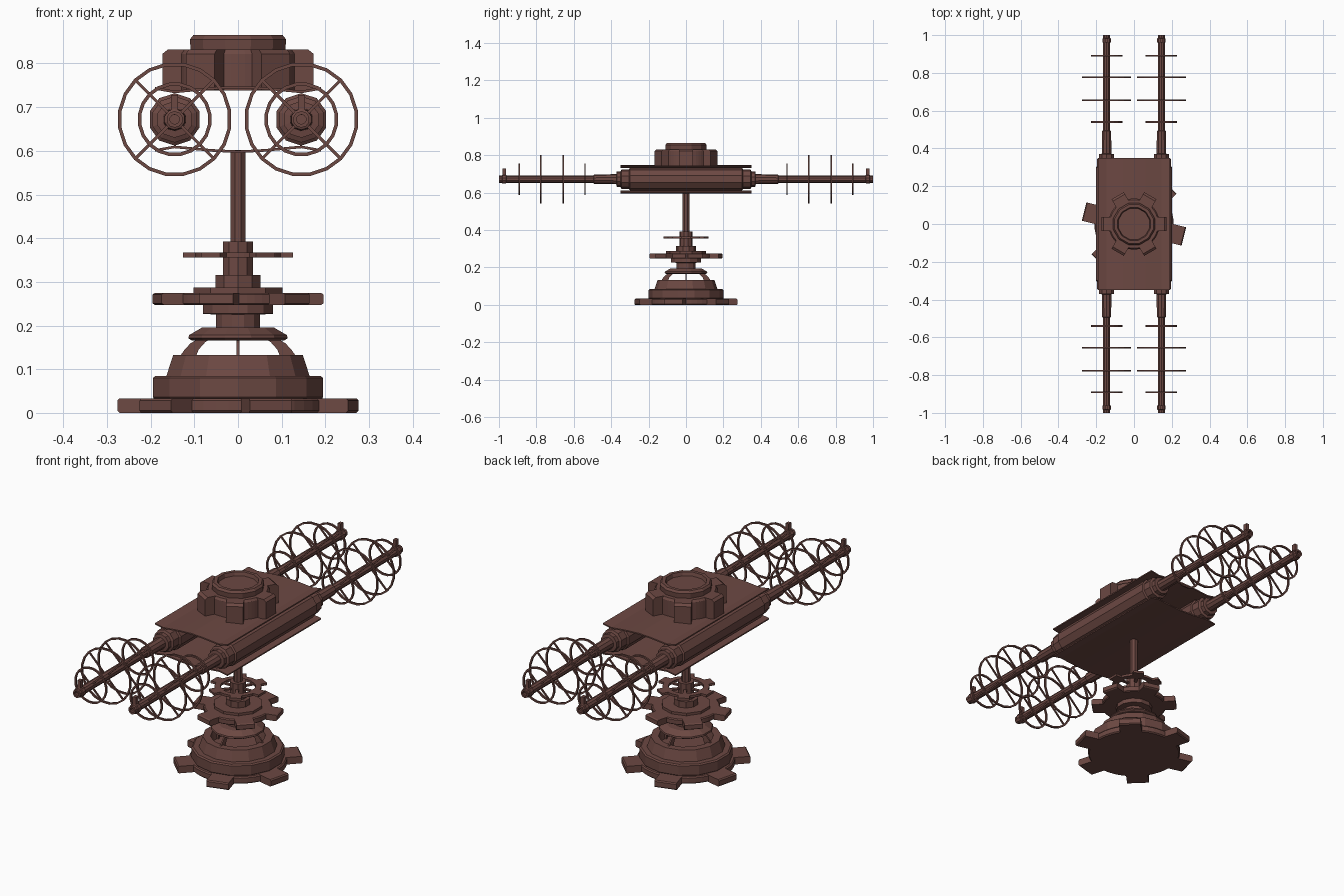
import bpy, bmesh
from math import sin, cos, pi, radians, asin, sqrt
from mathutils import Matrix, Vector

if "Cube" in bpy.data.objects:
    bpy.data.objects.remove(bpy.data.objects["Cube"])

mat = bpy.data.materials.new("rust_brown")
mat.diffuse_color = (0.15, 0.065, 0.055, 1)
mat.use_nodes = True
mat.node_tree.nodes["Principled BSDF"].inputs["Base Color"].default_value = mat.diffuse_color


def finish(name, bm, matrix=None):
    if matrix:
        bm.transform(matrix)
    bmesh.ops.recalc_face_normals(bm, faces=bm.faces[:])
    me = bpy.data.meshes.new(name)
    bm.to_mesh(me)
    bm.free()
    me.materials.append(mat)
    ob = bpy.data.objects.new(name, me)
    bpy.context.collection.objects.link(ob)
    return ob


def loft(name, loops, ring=False, matrix=None):
    """Skin a stack of equal point loops; ring joins last to first, else capped."""
    bm = bmesh.new()
    rows = [[bm.verts.new(p) for p in lp] for lp in loops]
    n = len(rows[0])
    pairs = list(zip(rows, rows[1:])) + ([(rows[-1], rows[0])] if ring else [])
    for a, b in pairs:
        for i in range(n):
            j = (i + 1) % n
            bm.faces.new((a[i], a[j], b[j], b[i]))
    if not ring:
        bm.faces.new(rows[0])
        bm.faces.new(rows[-1])
    return finish(name, bm, matrix)


def lathe(name, profile, sides=12, ring=False, matrix=None):
    loops = [[(r * cos(2 * pi * (i + .5) / sides), r * sin(2 * pi * (i + .5) / sides), z)
              for i in range(sides)] for r, z in profile]
    return loft(name, loops, ring, matrix)


def gear_loop(z, tip, root, width, teeth, turn):
    pts = []
    for k in range(teeth):
        a = radians(turn) + 2 * pi * k / teeth
        h = width / 2
        base = sqrt(root * root - h * h)
        gap = pi / teeth
        side = (asin(h / root) + gap) / 2
        local = [(base, -h), (sqrt(tip * tip - h * h), -h),
                 (sqrt(tip * tip - h * h), h), (base, h)]
        local += [(root * cos(t), root * sin(t)) for t in (side, gap, 2 * gap - side)]
        pts += [(x * cos(a) - y * sin(a), x * sin(a) + y * cos(a), z) for x, y in local]
    return pts


def gear(name, layers, teeth=6, turn=0, ring=False):
    return loft(name, [gear_loop(*l, teeth, turn) for l in layers], ring)


def prism(name, outline, depth, matrix=None):
    """Extrude an x-z outline along y, centred."""
    return loft(name, [[(x, y, z) for x, z in outline] for y in (-depth / 2, depth / 2)],
                matrix=matrix)


# Base gear and stepped drum with a recessed top
gear("base_gear", [(0, .272, .205, .1), (.005, .277, .21, .1),
                   (.028, .277, .21, .1), (.033, .272, .205, .1)], turn=-14)
lathe("base_drum", [(.195, .03), (.2, .036), (.2, .08), (.193, .085), (.168, .085),
                    (.152, .133), (.118, .133), (.11, .09)], 14)

# Four thin arched ribs carrying the collar
rib = [(.14, .12), (.122, .145), (.108, .16), (.085, .172), (.06, .172),
       (.075, .162), (.09, .145), (.1, .12), (.1, .09), (.13, .09)]
for k in range(4):
    prism("arched_rib", rib, .007, Matrix.Rotation(k * pi / 2, 4, 'Z'))

# Stepped column
lathe("column_collar", [(.11, .166), (.118, .171), (.116, .178), (.086, .195), (.052, .195),
                        (.052, .225), (.083, .227), (.083, .247)], 12)
gear("middle_gear", [(.247, .19, .142, .08), (.251, .196, .147, .08),
                     (.271, .196, .147, .08), (.275, .19, .142, .08)], turn=15)
lathe("column_steps", [(.107, .273), (.107, .287), (.054, .287), (.054, .316),
                       (.036, .316), (.036, .392)], 10)
gear("thin_gear", [(.356, .128, .1, .05), (.367, .128, .1, .05),
                   (.367, .075, .075, .0375), (.356, .075, .075, .0375)], turn=0, ring=True)
for k in range(3):
    prism("thin_gear_spoke", [(-.08, .358), (.08, .358), (.08, .365), (-.08, .365)], .014,
          Matrix.Rotation(k * pi / 3, 4, 'Z'))
lathe("mast", [(.019, .38), (.019, .602)], 8)

# Creased top and bottom cover plates
AXIS_Z, AXIS_X = .672, .145
under = [(-.19, .598), (-.145, .606), (-.06, .598), (0, .595), (.06, .598), (.145, .606), (.19, .598)]
outline = under + [(x, z + .006) for x, z in reversed(under)]
prism("bottom_plate", outline, .7)
prism("top_plate", [(x, 2 * AXIS_Z - z) for x, z in outline], .7)

# Toothed crown on the top plate with a shallow recess
gear("crown_gear", [(.738, .177, .135, .075), (.822, .177, .135, .075), (.832, .165, .128, .075),
                    (.832, .112, .112, .062)])
lathe("crown_cap", [(.112, .828), (.114, .855), (.106, .865), (.09, .865), (.085, .848)], 12)

# Twin double-ended barrels
half = [(.06, .3), (.053, .305), (.053, .345), (.042, .35), (.042, .37), (.027, .372), (.025, .492),
        (.019, .495), (.019, .96), (.024, .962), (.024, .982), (.019, .984), (.019, 1),
        (.011, 1), (.011, .97)]
profile = [(r, -z) for r, z in reversed(half)] + half
to_y = Matrix.Rotation(-pi / 2, 4, 'X')
for sx in (-1, 1):
    centre = Matrix.Translation((sx * AXIS_X, 0, AXIS_Z))
    lathe("barrel", profile, 10, matrix=centre @ to_y)
    for sy in (-1, 1):
        # Sight post at the tip
        prism("sight_post", [(-.008, .01), (.008, .01), (.008, .056), (-.008, .056)], .02,
              Matrix.Translation((sx * AXIS_X, sy * .972, AXIS_Z)))
        # Wire hoops on diagonal spokes
        for y, r in ((.54, .085), (.655, .131), (.777, .131), (.892, .085)):
            spot = Matrix.Translation((sx * AXIS_X, sy * y, AXIS_Z))
            lathe("hoop", [(r - .008, -.004), (r, -.004), (r, .004), (r - .008, .004)], 20,
                  True, spot @ to_y)
            for a in (45, 135):
                e = r - .003
                prism("hoop_spoke", [(-e, -.0035), (e, -.0035), (e, .0035), (-e, .0035)], .006,
                      spot @ Matrix.Rotation(radians(a), 4, 'Y'))
